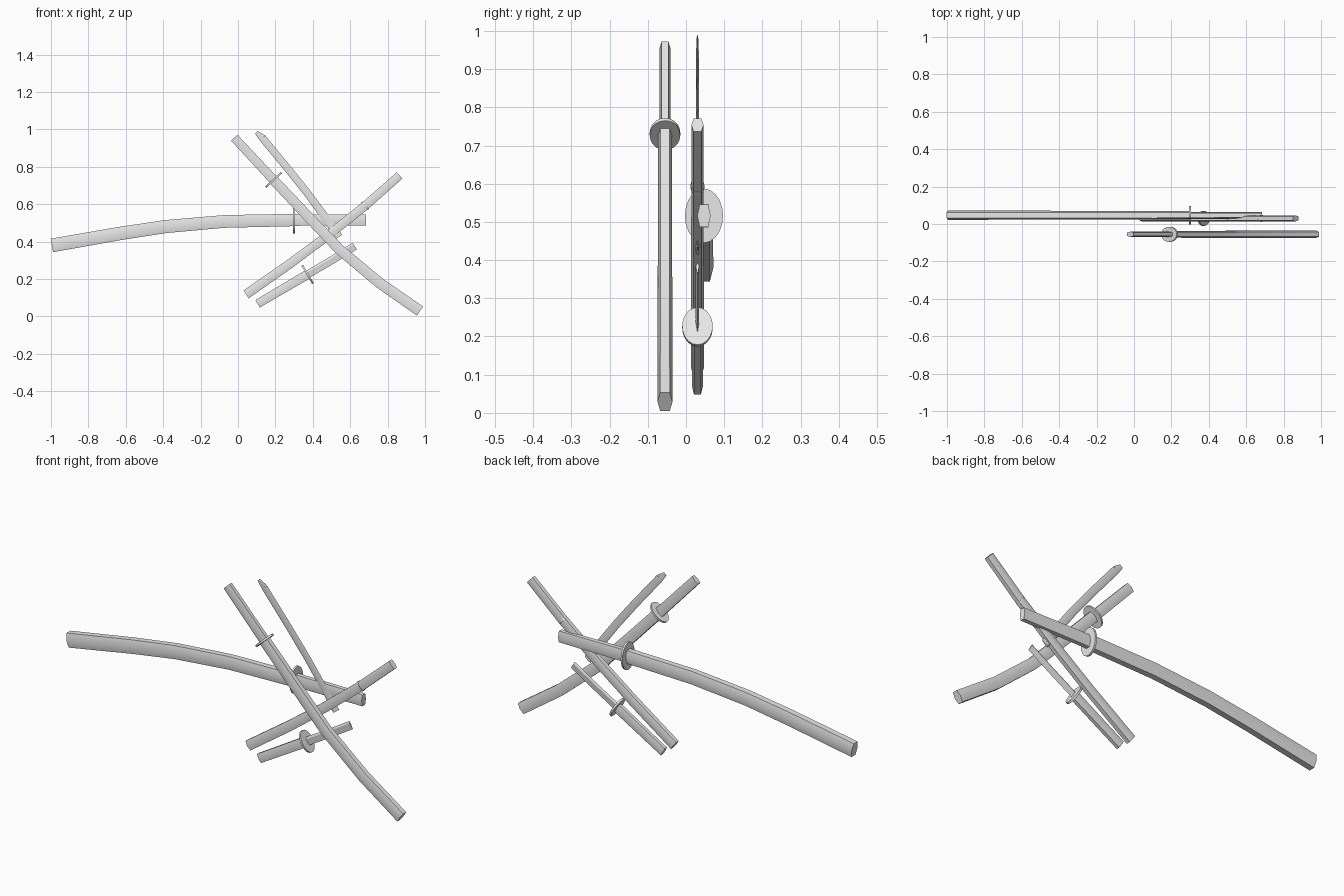
import bpy, bmesh, math
from mathutils import Vector

cube = bpy.data.objects.get("Cube")
if cube:
    bpy.data.objects.remove(cube, do_unlink=True)

grey = bpy.data.materials.new("plain_grey")
grey.use_nodes = True
grey.diffuse_color = (0.8, 0.8, 0.8, 1)
grey.node_tree.nodes["Principled BSDF"].inputs["Base Color"].default_value = (0.8, 0.8, 0.8, 1)

# Cross-sections as (height, thickness) fractions
HEX = [(0.5, 0.32), (0, 0.5), (-0.5, 0.32), (-0.5, -0.32), (0, -0.5), (0.5, -0.32)]
BLADE = [(0.5, 0), (0.25, 0.5), (-0.5, 0), (0.25, -0.5)]
ROUND = [(math.cos(a * math.pi / 10) / 2, math.sin(a * math.pi / 10) / 2) for a in range(20)]


def sweep(name, path, y, heights, widths, section):
    """Loft a section along an x-z path; sizes run linearly from start to end."""
    bm = bmesh.new()
    pts = [Vector((x, y, z)) for x, z in path]
    last = len(pts) - 1
    rings = []
    for i, p in enumerate(pts):
        t = (pts[min(i + 1, last)] - pts[max(i - 1, 0)]).normalized()
        n = Vector((-t.z, 0, t.x))
        h = heights[0] + (heights[1] - heights[0]) * i / last
        w = widths[0] + (widths[1] - widths[0]) * i / last
        rings.append([bm.verts.new(p + n * u * h + Vector((0, v * w, 0))) for u, v in section])
    k = len(section)
    for a, b in zip(rings, rings[1:]):
        for j in range(k):
            bm.faces.new((a[j], a[(j + 1) % k], b[(j + 1) % k], b[j]))
    bm.faces.new(rings[0])
    bm.faces.new(rings[-1])
    bmesh.ops.recalc_face_normals(bm, faces=bm.faces)
    mesh = bpy.data.meshes.new(name)
    bm.to_mesh(mesh)
    bm.free()
    obj = bpy.data.objects.new(name, mesh)
    bpy.context.collection.objects.link(obj)
    mesh.materials.append(grey)
    bpy.ops.object.select_all(action='DESELECT')
    obj.select_set(True)
    bpy.context.view_layer.objects.active = obj
    bpy.ops.object.shade_smooth_by_angle(angle=math.radians(30))
    return obj


def scabbard(name, path, y, s):
    sweep(name, path, y, (0.066 * s, 0.073 * s), (0.046 * s, 0.049 * s), HEX)


def hilt(name, guard, end, y, s):
    """Oval guard plus the grip running from it to the pommel end."""
    g, e = Vector(guard), Vector(end)
    d = (e - g).normalized() * 0.005
    sweep(name + "_guard", [g - d, g + d], y, (0.142 * s,) * 2, (0.1 * s,) * 2, ROUND)
    sweep(name + "_grip", [g, e], y, (0.062 * s, 0.058 * s), (0.035 * s,) * 2, HEX)


# Long sheathed sword
scabbard("long_scabbard",
         [(0.3, 0.516), (-0.075, 0.508), (-0.385, 0.481), (-0.63, 0.444), (-0.995, 0.38)], 0.047, 1)
hilt("long", (0.3, 0.516), (0.685, 0.516), 0.047, 1)

# Medium sheathed sword in front
scabbard("front_scabbard",
         [(0.19, 0.73), (0.36, 0.55), (0.543, 0.358), (0.757, 0.179), (0.973, 0.029)], -0.055, 0.8)
hilt("front", (0.19, 0.73), (-0.02, 0.956), -0.055, 0.8)

# Empty scabbard with a mouth ring
scabbard("empty_scabbard",
         [(0.864, 0.754), (0.68, 0.592), (0.48, 0.432), (0.275, 0.28), (0.043, 0.118)], 0.03, 0.69)
sweep("scabbard_ring", [(0.684, 0.596), (0.676, 0.589)], 0.03, (0.052, 0.052), (0.036, 0.036), ROUND)

# Broken sword: hilt, blade stub and snapped-off tip
hilt("broken", (0.372, 0.225), (0.105, 0.068), 0.03, 0.8)
sweep("blade_stub", [(0.372, 0.225), (0.5, 0.3), (0.624, 0.376)], 0.03, (0.042, 0.042), (0.009, 0.009), BLADE)
sweep("blade_piece", [(0.54, 0.425), (0.463, 0.535), (0.372, 0.658), (0.27, 0.786), (0.13, 0.955)],
      0.03, (0.042, 0.039), (0.009, 0.007), BLADE)
sweep("blade_point", [(0.13, 0.955), (0.098, 0.985)], 0.03, (0.039, 0.02), (0.007, 0.004), BLADE)
